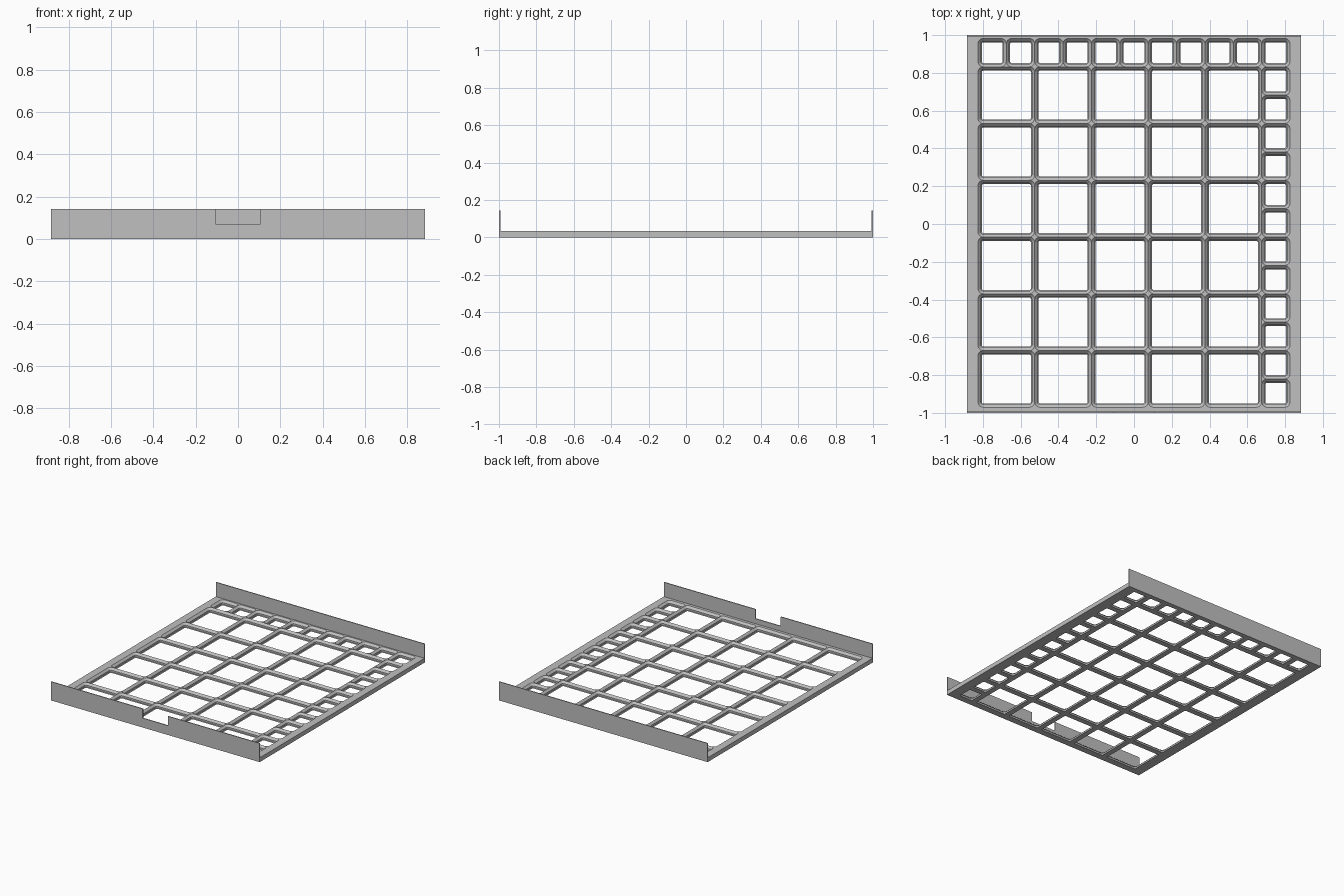
import bpy, bmesh, math

if "Cube" in bpy.data.objects:
    bpy.data.objects.remove(bpy.data.objects["Cube"])

MM = 1 / 139.8                     # model units per millimetre
PITCH, HALF = 42 * MM, 21 * MM     # full and half pocket size
H = 4.65 * MM                      # plate height
X0, X1 = -5.5 * HALF, 5.5 * HALF   # pocket field
Y0 = -6.5 * HALF * 1.0 + 0.006
X0, X1 = -11 * HALF / 2, 11 * HALF / 2
Y0, Y1 = -13 * HALF / 2 + 0.006, 13 * HALF / 2 + 0.006
W = 0.8835                         # half width of the plate
WALL_T, WALL_H = 0.0072, 0.143
YI = 1 - WALL_T                    # inner face of the end walls
# pocket section: (height, inset, corner radius), bottom to top
LEVELS = [(0, 2.85, 1.15), (0.7, 2.15, 1.85), (2.5, 2.15, 1.85), (4.65, 0, 4)]
SEG = 6

grey = bpy.data.materials.new("light grey")
grey.diffuse_color = (0.53, 0.53, 0.53, 1)
grey.use_nodes = True
grey.node_tree.nodes["Principled BSDF"].inputs["Base Color"].default_value = grey.diffuse_color


def finish(bm, name):
    mesh = bpy.data.meshes.new(name)
    bm.to_mesh(mesh)
    bm.free()
    mesh.materials.append(grey)
    ob = bpy.data.objects.new(name, mesh)
    bpy.context.collection.objects.link(ob)
    return ob


def ring(bm, cx, cy, half, radius, z):
    """Rounded square, counter-clockwise, starting at the +x +y corner."""
    vs = []
    for k, (sx, sy) in enumerate([(1, 1), (-1, 1), (-1, -1), (1, -1)]):
        for i in range(SEG + 1):
            a = math.pi / 2 * (k + i / SEG)
            vs.append(bm.verts.new((cx + sx * (half - radius) + radius * math.cos(a),
                                    cy + sy * (half - radius) + radius * math.sin(a), z)))
    return vs


def pocket(bm, x, y, size):
    """One square tile with a stepped, rounded through-hole."""
    h = size / 2
    cx, cy = x + h, y + h
    rings = [ring(bm, cx, cy, h - i * MM, r * MM, z * MM) for z, i, r in LEVELS]
    n = len(rings[0])
    for a, b in zip(rings, rings[1:]):
        for i in range(n):
            j = (i + 1) % n
            bm.faces.new((a[i], b[i], b[j], a[j]))
    signs = [(1, 1), (-1, 1), (-1, -1), (1, -1)]
    top = [bm.verts.new((cx + sx * h, cy + sy * h, H)) for sx, sy in signs]
    low = [bm.verts.new((cx + sx * h, cy + sy * h, 0)) for sx, sy in signs]
    step = SEG + 1
    for k in range(4):
        for i in range(k * step, k * step + SEG):
            bm.faces.new((top[k], rings[-1][i + 1], rings[-1][i]))
            bm.faces.new((low[k], rings[0][i], rings[0][i + 1]))
        m = (k + 1) % 4
        bm.faces.new((low[k], rings[0][k * step + SEG], rings[0][m * step], low[m]))


# pocket grid: full pockets, a half-size row at the back and column at the right
bm = bmesh.new()
for c in range(5):
    for r in range(6):
        pocket(bm, X0 + c * PITCH, Y0 + r * PITCH, PITCH)
for c in range(11):
    pocket(bm, X0 + c * HALF, Y1 - HALF, HALF)
for r in range(12):
    pocket(bm, X1 - HALF, Y0 + r * HALF, HALF)
finish(bm, "pocket_grid")

# flat border around the grid
bm = bmesh.new()


def quad(*pts):
    bm.faces.new([bm.verts.new(p) for p in pts])


for xa, ya, xb, yb in [(-W, -YI, X0, YI), (X1, -YI, W, YI),
                       (X0, -YI, X1, Y0), (X0, Y1, X1, YI)]:
    quad((xa, ya, H), (xb, ya, H), (xb, yb, H), (xa, yb, H))
    quad((xa, yb, 0), (xb, yb, 0), (xb, ya, 0), (xa, ya, 0))
quad((W, -YI, 0), (W, YI, 0), (W, YI, H), (W, -YI, H))
quad((-W, YI, 0), (-W, -YI, 0), (-W, -YI, H), (-W, YI, H))
finish(bm, "border")


# thin end walls, extruded from their outlines
def wall(name, outline, y):
    bm = bmesh.new()
    face = bm.faces.new([bm.verts.new((x, y, z)) for x, z in outline])
    ext = bmesh.ops.extrude_face_region(bm, geom=[face])
    moved = [v for v in ext["geom"] if isinstance(v, bmesh.types.BMVert)]
    bmesh.ops.translate(bm, verts=moved, vec=(0, WALL_T, 0))
    bmesh.ops.recalc_face_normals(bm, faces=bm.faces)
    finish(bm, name)


N, NZ = 0.107, 0.0715              # notch half width and floor height
wall("back_wall", [(-W, 0), (W, 0), (W, WALL_H), (-W, WALL_H)], YI)
wall("front_wall", [(-W, 0), (W, 0), (W, WALL_H), (N, WALL_H), (N, NZ),
                    (-N, NZ), (-N, WALL_H), (-W, WALL_H)], -1)
